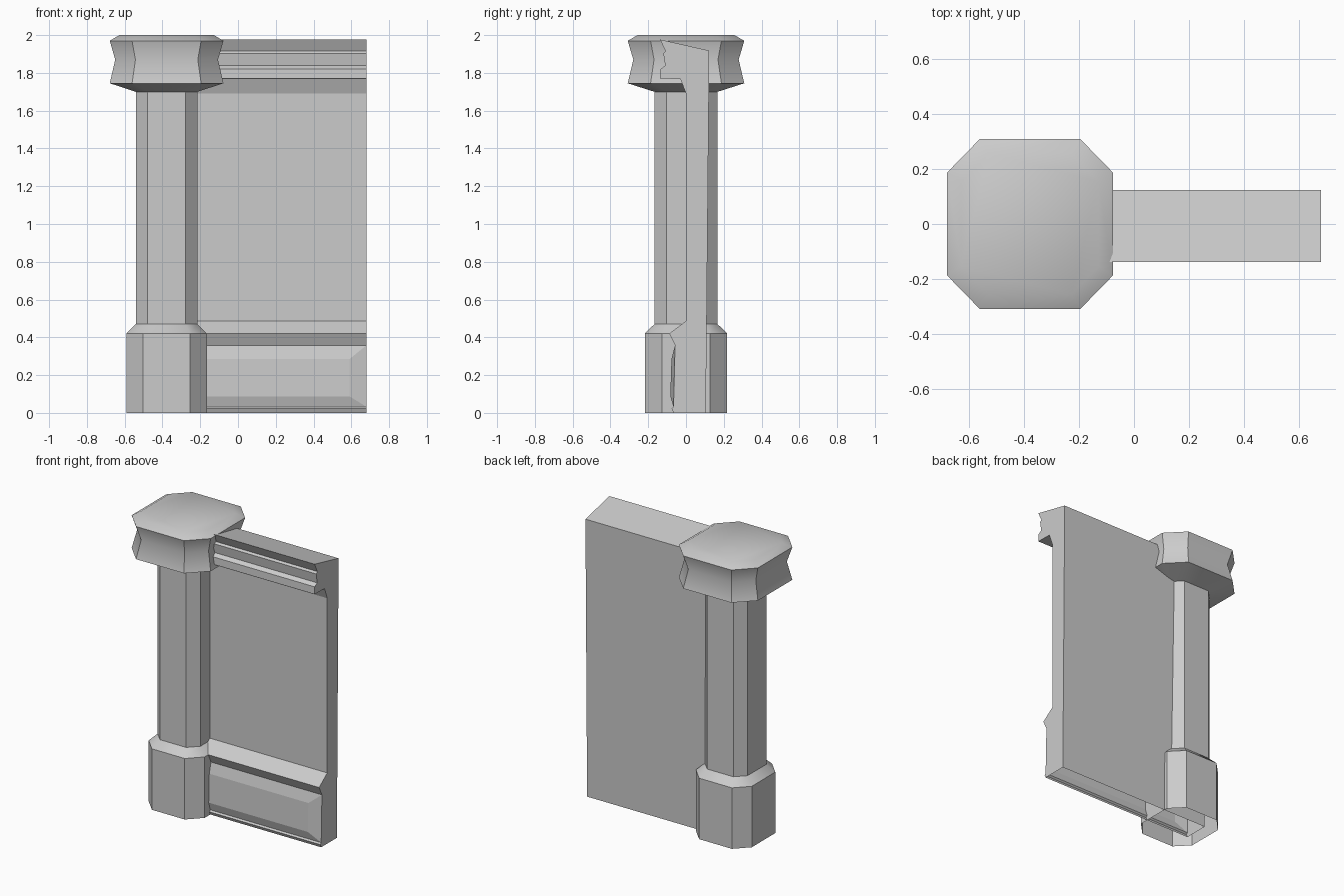
import bpy, bmesh, math

if "Cube" in bpy.data.objects:
    bpy.data.objects.remove(bpy.data.objects["Cube"])


def finish(bm, name, angle):
    bmesh.ops.recalc_face_normals(bm, faces=bm.faces)
    mesh = bpy.data.meshes.new(name)
    bm.to_mesh(mesh)
    bm.free()
    obj = bpy.data.objects.new(name, mesh)
    bpy.context.collection.objects.link(obj)
    bpy.ops.object.select_all(action='DESELECT')
    obj.select_set(True)
    bpy.context.view_layer.objects.active = obj
    bpy.ops.object.shade_smooth_by_angle(angle=math.radians(angle))
    return obj


def octagon(bm, half, flat, z, cx=-0.378, sy=1.025):
    pts = [(half, -flat), (half, flat), (flat, half), (-flat, half),
           (-half, flat), (-half, -flat), (-flat, -half), (flat, -half)]
    return [bm.verts.new((cx + x, y * sy, z)) for x, y in pts]


# Column: base, shaft and capital as stacked chamfered-square sections, open below
sections = [(0.213, 0.125, 0), (0.213, 0.125, 0.42), (0.163, 0.1, 0.47),
            (0.163, 0.1, 1.70), (0.301, 0.183, 1.745), (0.272, 0.165, 1.87),
            (0.301, 0.183, 1.97), (0.25, 0.15, 2.0)]
# keep the upper capital rim crisp and slightly inset before the top bevel
bm = bmesh.new()
rings = [octagon(bm, *s) for s in sections]
for a, b in zip(rings, rings[1:]):
    for i in range(8):
        j = (i + 1) % 8
        bm.faces.new((a[i], a[j], b[j], b[i]))
bm.faces.new(rings[-1])
finish(bm, "column", 35)

# Wall: moulded profile (y, z) swept along x, open below
profile = [(0.105, 0), (0.123, 1.918), (-0.138, 1.977), (-0.108, 1.915),
           (-0.12, 1.903), (-0.11, 1.838), (-0.136, 1.82), (-0.138, 1.77),
           (-0.03, 1.768), (0, 1.69), (0, 0.487), (-0.088, 0.42),
           (-0.058, 0.358), (-0.066, 0.032), (-0.076, 0.022), (-0.066, 0)]
x0, x1 = -0.5, 0.68
bm = bmesh.new()
left, right = [[bm.verts.new((x, y, z)) for y, z in profile] for x in (x0, x1)]
PANEL = 12
for i in range(len(profile) - 1):
    quad = (left[i], left[i + 1], right[i + 1], right[i])
    if i != PANEL:
        bm.faces.new(quad)
        continue
    # Raised bevelled plinth panel
    inner = [bm.verts.new(p) for p in ((x0 + 0.09, -0.077, 0.285), (x0 + 0.09, -0.083, 0.088),
                                       (x1 - 0.09, -0.083, 0.088), (x1 - 0.09, -0.077, 0.285))]
    bm.faces.new(inner)
    for k in range(4):
        m = (k + 1) % 4
        bm.faces.new((quad[k], quad[m], inner[m], inner[k]))
bm.faces.new(left)
bm.faces.new(right)
finish(bm, "wall_panel", 10)
